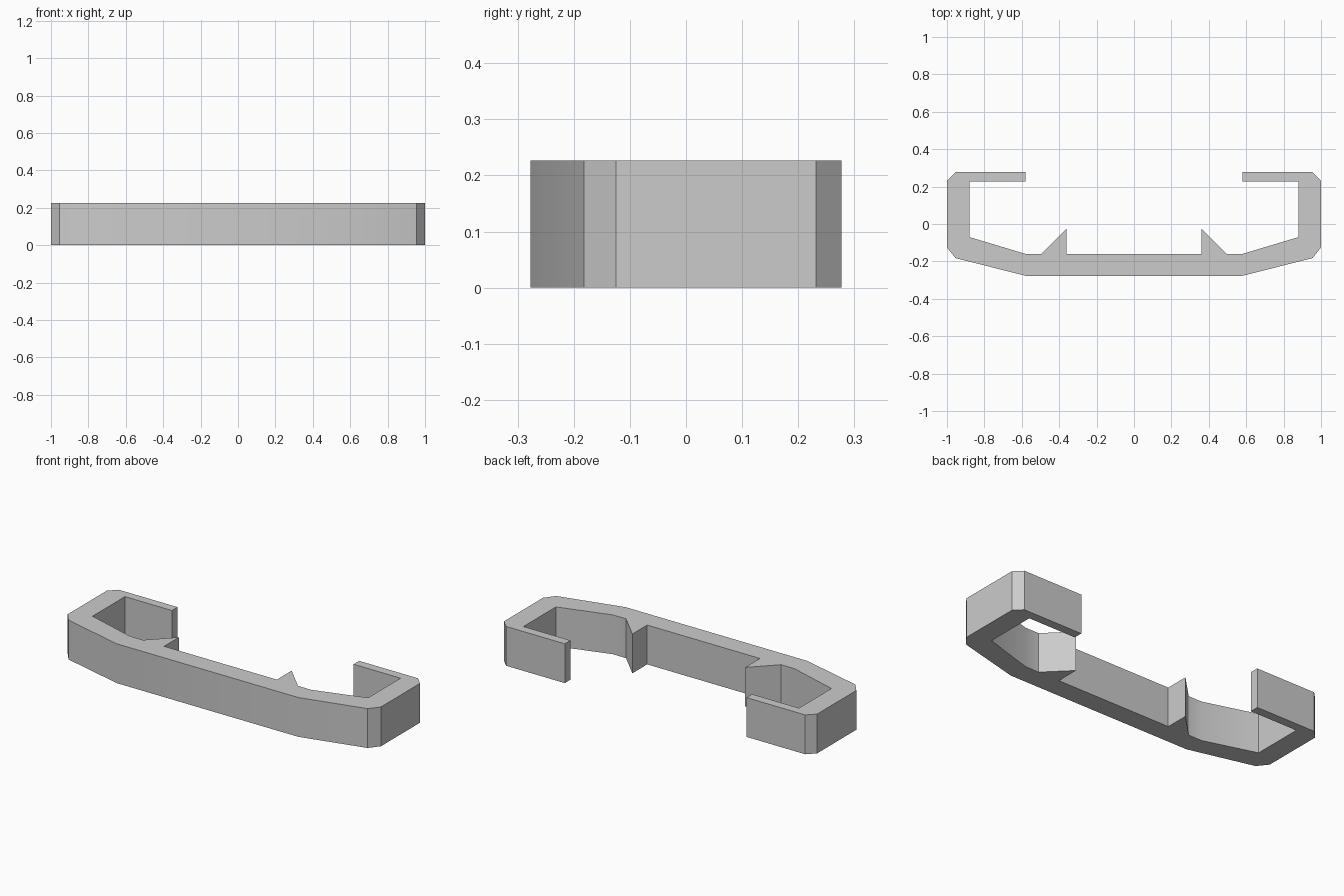
import bpy, bmesh
from math import radians

cube = bpy.data.objects.get("Cube")
if cube:
    bpy.data.objects.remove(cube, do_unlink=True)

HEIGHT = 0.227

# Flat grey plastic
grey = bpy.data.materials.new("light_grey")
grey.use_nodes = True
colour = (0.6, 0.6, 0.6, 1)
grey.diffuse_color = colour
grey.node_tree.nodes["Principled BSDF"].inputs["Base Color"].default_value = colour

# Left half of the clip outline: outer wall, hooked end, inner wall, barb
half = [
    (0.58, -0.277), (0.955, -0.182), (1, -0.125), (1, 0.232), (0.955, 0.277),
    (0.58, 0.277), (0.58, 0.226), (0.88, 0.226), (0.88, -0.07),
    (0.58, -0.16), (0.495, -0.16), (0.36, -0.025), (0.36, -0.16),
]
outline = half + [(-x, y) for x, y in reversed(half)]

# Extrude the closed outline upwards
bm = bmesh.new()
base = bm.faces.new([bm.verts.new((x, y, 0)) for x, y in outline])
grown = bmesh.ops.extrude_face_region(bm, geom=[base], use_keep_orig=True)
top_verts = [g for g in grown["geom"] if isinstance(g, bmesh.types.BMVert)]
bmesh.ops.translate(bm, verts=top_verts, vec=(0, 0, HEIGHT))
bmesh.ops.recalc_face_normals(bm, faces=bm.faces)

mesh = bpy.data.meshes.new("clip_body")
bm.to_mesh(mesh)
bm.free()
mesh.materials.append(grey)
clip = bpy.data.objects.new("clip_body", mesh)
bpy.context.collection.objects.link(clip)

# Smooth only the shallow bends
bpy.ops.object.select_all(action="DESELECT")
clip.select_set(True)
bpy.context.view_layer.objects.active = clip
bpy.ops.object.shade_smooth_by_angle(angle=radians(30))
